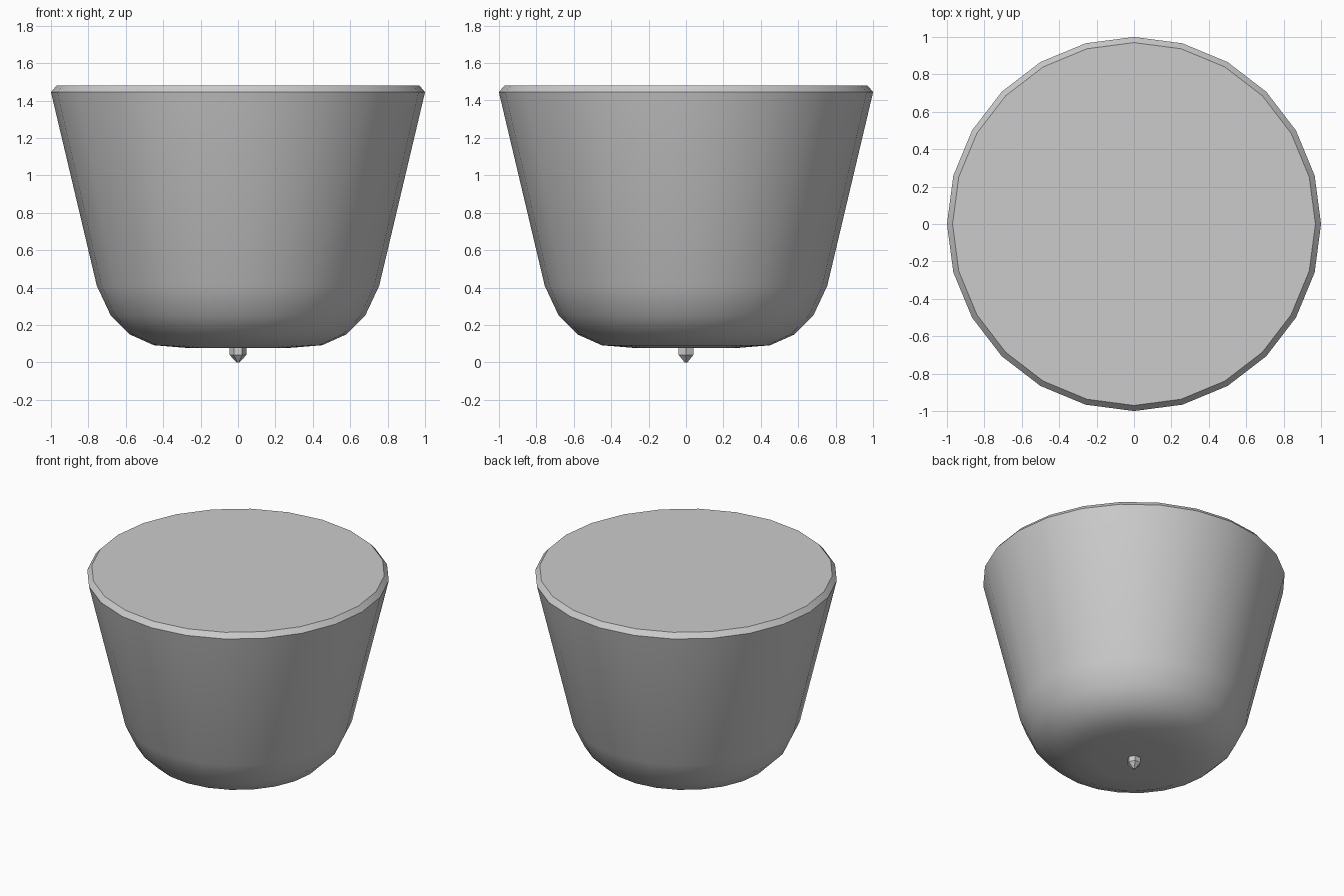
import bpy, bmesh, math

cube = bpy.data.objects.get("Cube")
if cube:
    bpy.data.objects.remove(cube, do_unlink=True)

grey = bpy.data.materials.new("plain_grey")
grey.use_nodes = True
colour = (0.6, 0.6, 0.6, 1)
grey.diffuse_color = colour
grey.node_tree.nodes["Principled BSDF"].inputs["Base Color"].default_value = colour


def lathe(name, profile, sides, smooth_angle=None):
    """Turn a (radius, height) profile round the z axis, capping both ends."""
    bm = bmesh.new()
    rings = []
    for r, z in profile:
        rings.append([bm.verts.new((r * math.cos(math.tau * i / sides),
                                    r * math.sin(math.tau * i / sides), z))
                      for i in range(sides)])
    for low, high in zip(rings, rings[1:]):
        for i in range(sides):
            j = (i + 1) % sides
            bm.faces.new((low[i], low[j], high[j], high[i]))
    bm.faces.new(rings[0][::-1])
    bm.faces.new(rings[-1])
    mesh = bpy.data.meshes.new(name)
    bm.to_mesh(mesh)
    bm.free()
    mesh.materials.append(grey)
    obj = bpy.data.objects.new(name, mesh)
    bpy.context.collection.objects.link(obj)
    if smooth_angle:
        bpy.ops.object.select_all(action='DESELECT')
        obj.select_set(True)
        bpy.context.view_layer.objects.active = obj
        bpy.ops.object.shade_smooth_by_angle(angle=math.radians(smooth_angle))
    return obj


# Tapered bowl with a rounded base, chamfered rim and flat closed top
lathe("bowl_body", [(0.28, 0.078), (0.45, 0.092), (0.58, 0.15), (0.68, 0.25),
                    (0.755, 0.41), (1.0, 1.445), (0.97, 1.48)], 24, 35)

# Small faceted stud under the base
lathe("base_stud", [(0.008, 0.0), (0.045, 0.04), (0.045, 0.085)], 6)
